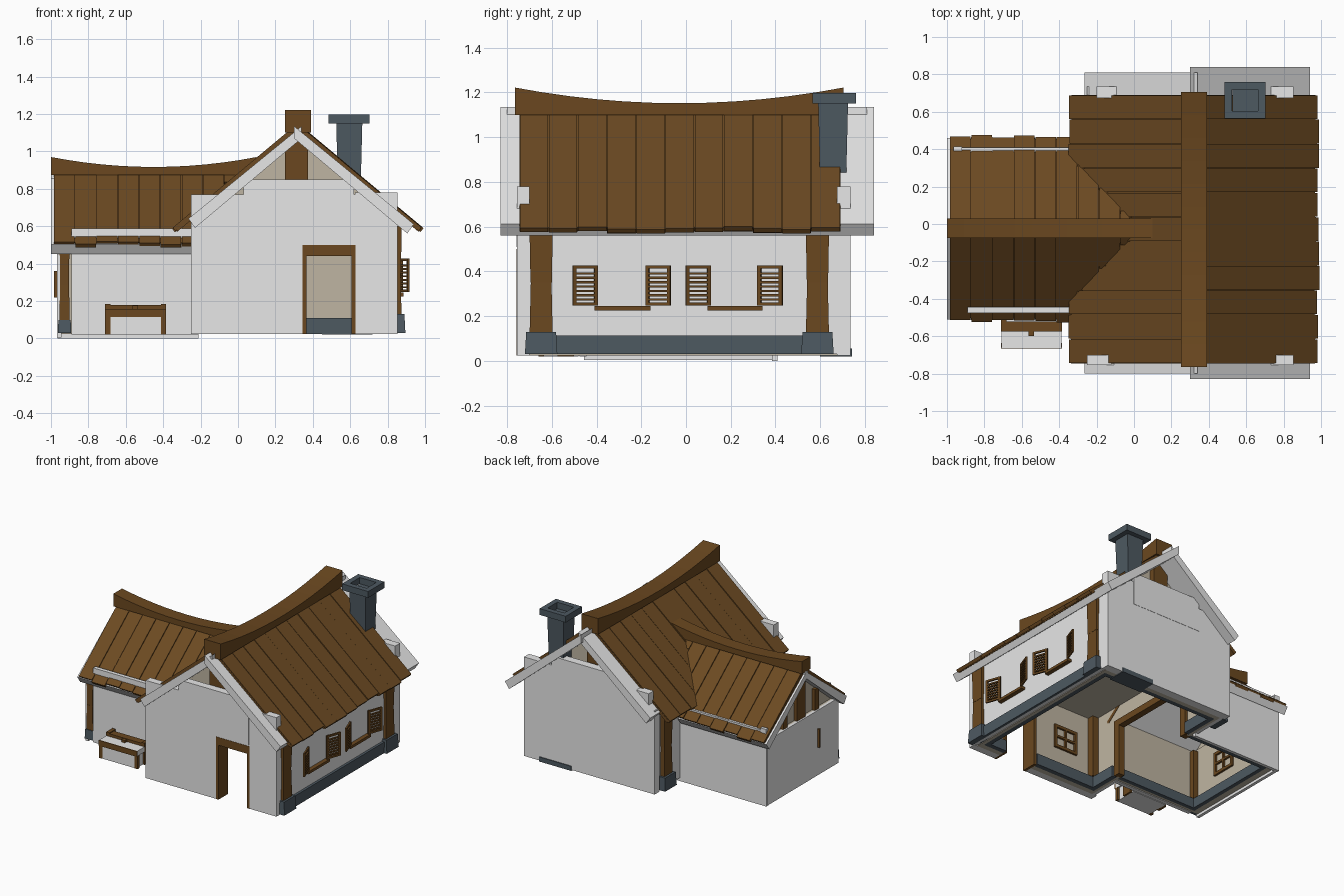
import bpy, bmesh, math, random

if "Cube" in bpy.data.objects:
    bpy.data.objects.remove(bpy.data.objects["Cube"])
random.seed(4)

def mat(name, r, g, b):
    m = bpy.data.materials.new(name)
    m.diffuse_color = (r, g, b, 1)
    m.use_nodes = True
    m.node_tree.nodes["Principled BSDF"].inputs["Base Color"].default_value = m.diffuse_color
    return m

WHITE = mat("white plaster", .8, .8, .8)
BEIGE = mat("beige plaster", .52, .46, .36)
ROOF = mat("roof brown", .15, .068, .016)
WOOD = mat("timber brown", .145, .064, .014)
STONE = mat("slate stone", .075, .1, .12)

def finish(name, bm, m):
    bmesh.ops.recalc_face_normals(bm, faces=bm.faces)
    me = bpy.data.meshes.new(name)
    bm.to_mesh(me)
    bm.free()
    me.materials.append(m)
    ob = bpy.data.objects.new(name, me)
    bpy.context.collection.objects.link(ob)
    return ob

def add_prism(bm, pts, axis, a, b):
    """Extrude a (u, z) outline along x or y from a to b."""
    place = (lambda u, v, t: (t, u, v)) if axis == 'x' else (lambda u, v, t: (u, t, v))
    A = [bm.verts.new(place(u, v, a)) for u, v in pts]
    B = [bm.verts.new(place(u, v, b)) for u, v in pts]
    n = len(pts)
    bm.faces.new(A)
    bm.faces.new(B[::-1])
    for i in range(n):
        bm.faces.new((A[i], B[i], B[(i + 1) % n], A[(i + 1) % n]))

def prism(name, m, pts, axis, a, b):
    bm = bmesh.new()
    add_prism(bm, pts, axis, a, b)
    return finish(name, bm, m)

def boxes(name, m, *list_, top=1.0):
    """Boxes given as x0,x1,y0,y1,z0,z1; top scales the upper face."""
    bm = bmesh.new()
    for x0, x1, y0, y1, z0, z1 in list_:
        cx, cy = (x0 + x1) / 2, (y0 + y1) / 2
        vs = bmesh.ops.create_cube(bm, size=1)['verts']
        for v in vs:
            s = top if v.co.z > 0 else 1
            v.co = (cx + v.co.x * (x1 - x0) * s, cy + v.co.y * (y1 - y0) * s,
                    z1 if v.co.z > 0 else z0)
    return finish(name, bm, m)

def planks(name, axis, centre, sign, apex, slope, start, end, count, reach):
    """One roof side of separate boards with uneven ends, over a brown backing."""
    bm = bmesh.new()
    w = (end - start) / count
    for i in range(count):
        a = start + i * w
        far = reach(a + w / 2) + random.uniform(-.008, .008)
        lift = random.uniform(-.003, .004)
        for drop, gap, f in ((lift, .002, far), (-.009, 0, far - .012)):
            z0, z1 = apex + drop, apex + drop - slope * f
            pts = [(centre, z0), (centre + sign * f, z1),
                   (centre + sign * (f - .014), z1 - .018), (centre, z0 - .03)]
            add_prism(bm, pts, axis, a + gap, a + w - gap)
    finish(name, bm, ROOF)

def slab(name, axis, centre, sign, apex, slope, far, a, b, t=.065):
    pts = [(centre - sign * .02, apex), (centre + sign * far, apex - slope * far),
           (centre + sign * (far - .035), apex - slope * far - .05),
           (centre - sign * .02, apex - t)]
    prism(name, WHITE, pts, axis, a, b)

def beam(name, axis, a, b, low, mid, high, s0, s1):
    """Ridge beam with a sagging top."""
    c, h = (a + b) / 2, (b - a) / 2
    top = [(c + h * k / 6, mid + (high - mid) * (k / 6) ** 2) for k in range(-6, 7)]
    prism(name, WOOD, [(a, low)] + top + [(b, low)], axis, s0, s1)

# Main roof: underlay slabs, boards, ridge
RX, WY = .32, -.025
slab("main_underlay_right", 'y', RX, 1, 1.135, .845, .62, -.83, .84)
slab("main_underlay_left", 'y', RX, -1, 1.135, .845, .585, -.80, .81)
planks("main_roof_right", 'y', RX, 1, 1.148, .835, -.745, .69, 11, lambda y: .665)
planks("main_roof_left", 'y', RX, -1, 1.148, .835, -.745, .69, 11, lambda y: .665)
beam("main_ridge", 'x', -.765, .705, 1.10, 1.152, 1.222, .25, .39)

# Wing roof
def wing_reach(x):
    if x < -.22:
        return .495
    return max(.08, min(.495, (.89 - (1.148 - .835 * (RX - x))) / .78 + .06))
for s, n in ((-1, "front"), (1, "back")):
    planks("wing_roof_" + n, 'x', WY, s, .905, .795, -.985, .04, 9, wing_reach)
    slab("wing_underlay_" + n, 'x', WY, s, .885, .79, .485, -1.0, -.25, .05)
beam("wing_ridge", 'y', -1.0, .1, .875, .917, .97, -.075, .03)

# Main outer white walls; tops of the end walls poke through the roof
boxes("main_front_wall", WHITE, (-.25, .345, -.755, -.70, .025, .77),
      (.625, .853, -.755, -.70, .025, .78), (.345, .625, -.755, -.70, .5, .77))
boxes("front_upper_panel", WHITE, (.03, .62, -.757, -.70, .51, .85))
boxes("main_back_wall", WHITE, (-.20, .853, .675, .735, .025, .78),
      (-.25, -.20, .675, .735, .025, .66), (.03, .62, .675, .737, .6, .85))
boxes("main_right_wall", WHITE, (.825, .853, -.70, .675, .03, .62))
boxes("main_left_wall", WHITE, (-.235, -.21, -.70, -.42, .025, .62),
      (-.235, -.21, .36, .675, .025, .62))

# Beige inner shell with gables behind the end walls
gable = [(-.2, .6), (-.2, .64), (RX, 1.08), (.82, .64), (.82, .6)]
prism("front_gable", BEIGE, gable, 'y', -.66, -.64)
prism("back_gable", BEIGE, gable, 'y', .60, .62)
boxes("inner_walls", BEIGE, (-.21, .345, -.70, -.66, .025, .6), (.625, .825, -.70, -.66, .025, .6),
      (.345, .625, -.70, -.66, .5, .6), (-.21, .825, .64, .675, .025, .6),
      (.80, .825, -.66, .64, .025, .6), (-.21, -.19, -.66, -.40, .025, .6),
      (-.21, -.19, .34, .64, .025, .6), (-.21, -.19, -.40, .34, .45, .6))
boxes("ceiling", BEIGE, (-.2, .82, -.67, .65, .585, .6))
for y0, y1, n in ((-.70, -.66, "front"), (.62, .66, "back")):
    boxes(n + "_king_post", WOOD, (.25, .375, y0, y1, .7, 1.06))

# Doorway frame and the framed opening into the wing
boxes("door_frame", WOOD, (.345, .365, -.757, -.64, .025, .5),
      (.607, .627, -.757, -.64, .025, .5), (.345, .627, -.757, -.64, .44, .5))
boxes("wing_opening_frame", WOOD, (-.215, -.165, -.41, -.36, .025, .46),
      (-.215, -.165, .30, .35, .025, .46), (-.215, -.165, -.41, .35, .41, .46))
boxes("inner_corner_posts", WOOD, (-.19, -.14, -.66, -.61, .11, .585), (-.19, -.14, .59, .64, .11, .585),
      (.75, .80, -.66, -.61, .11, .585), (-.90, -.86, -.425, -.385, .1, .48))

# Stone base, outside and inside
boxes("stone_base", STONE, (.84, .872, -.70, .64, .03, .113),
      (.765, .80, -.66, .64, .025, .11), (-.19, .80, .605, .64, .025, .11),
      (-.19, .345, -.66, -.625, .025, .11), (.625, .80, -.66, -.625, .025, .11),
      (-.19, -.155, -.66, -.42, .025, .11), (-.19, -.155, .36, .64, .025, .11),
      (-.90, -.21, -.425, -.395, .025, .10), (-.90, -.21, .325, .355, .025, .10),
      (-.90, -.87, -.42, .35, .025, .10))
boxes("chimney_foot", STONE, (.45, .72, .60, .741, .02, .055))

# Corner posts with stone feet
posts = {"right_front": (.785, .875, -.70, -.595), "right_back": (.785, .875, .535, .64),
         "left_back": (-.27, -.18, .545, .645), "wing_front": (-.955, -.90, -.465, -.40)}
for n, (x0, x1, y0, y1) in posts.items():
    wing = n.startswith("wing")
    h, z = (.47, .10) if wing else (.60, .13)
    boxes(n + "_post", WOOD, (x0, x1, y0, y1, .08, h / 2 + .05), top=.88)
    boxes(n + "_post_top", WOOD, (x0 + .004, x1 - .004, y0 + .005, y1 - .005, h / 2 + .05, h), top=1.1)
    e = .008 if wing else .02
    boxes(n + "_foot", STONE, (x0 - e, x1 + e, y0 - e, y1 + e, .03, z), top=.92)

# Wing walls
boxes("wing_front_wall", WHITE, (-.89, -.21, -.475, -.445, .02, .587))
boxes("wing_back_wall", WHITE, (-.965, -.21, .385, .41, 0, .572), (-.965, -.92, .39, .415, .5, .59))
boxes("wing_left_wall", WHITE, (-.968, -.945, -.455, .40, .005, .5))
boxes("wing_inner_walls", BEIGE, (-.90, -.21, -.445, -.425, .025, .5),
      (-.90, -.21, .355, .385, .025, .5), (-.945, -.90, -.445, .385, .025, .5))
prism("wing_gable", BEIGE, [(-.42, .48), (-.42, .52), (WY, .83), (.37, .52), (.37, .48)], 'x', -.93, -.91)
boxes("wing_gable_timbers", WOOD, (-.955, -.92, -.075, .025, .5, .86),
      (-.955, -.92, -.24, -.19, .5, .66), (-.955, -.92, .14, .19, .5, .66))

# Windows: frames on the inner faces, given by centre
def window(name, axis, c, z, depth0, depth1, w=.1, h=.09):
    bars = [(c - w, c + w, z - h, z - h + .022), (c - w, c + w, z + h - .022, z + h),
            (c - w, c - w + .022, z - h, z + h), (c + w - .022, c + w, z - h, z + h),
            (c - .008, c + .008, z - h, z + h), (c - w, c + w, z - .008, z + .008)]
    if axis == 'x':
        boxes(name, WOOD, *[(depth0, depth1, a, b, p, q) for a, b, p, q in bars])
    else:
        boxes(name, WOOD, *[(a, b, depth0, depth1, p, q) for a, b, p, q in bars])
window("main_front_window", 'y', .07, .335, -.66, -.645)
window("wing_left_window", 'x', -.1, .29, -.90, -.885)
boxes("wing_shutter_edge", WOOD, (-.985, -.94, -.215, -.2, .22, .36))

# Louvred shutters and sills on the right wall
def shutter(name, hinge, s):
    W, z0, z1 = .118, .248, .427
    bars = [(0, .016, z0, z1), (W - .016, W, z0, z1), (0, W, z0, z0 + .014), (0, W, z1 - .014, z1)]
    bars += [(.01, W - .01, z0 + .021 + k * .0195, z0 + .031 + k * .0195) for k in range(7)]
    ob = boxes(name, WOOD, *[(-.006, .006, min(s * a, s * b), max(s * a, s * b), p, q)
                             for a, b, p, q in bars])
    ob.location = (.872, hinge, 0)
    ob.rotation_euler.z = -s * .34
for n, y0, y1 in (("front", -.395, -.18), ("back", .11, .32)):
    shutter(n + "_window_shutter_a", y0, -1)
    shutter(n + "_window_shutter_b", y1, 1)
    boxes(n + "_window_sill", WOOD, (.85, .885, y0 - .015, y1 + .022, .225, .245))

# Chimney with a hollow cap
boxes("chimney_shaft", STONE, (.535, .655, .60, .715, .78, 1.15), top=1.16)
X0, X1, Y0, Y1 = .483, .703, .565, .76
boxes("chimney_cap", STONE, (X0, X1, Y0, Y0 + .04, 1.15, 1.198), (X0, X1, Y1 - .04, Y1, 1.15, 1.198),
      (X0, X0 + .04, Y0 + .04, Y1 - .04, 1.15, 1.198), (X1 - .04, X1, Y0 + .04, Y1 - .04, 1.15, 1.198))

# Bench in front of the wing
boxes("bench_box", WHITE, (-.69, -.40, -.658, -.48, .02, .118), (-.708, -.387, -.662, -.575, .118, .157))
boxes("bench_frame", WOOD, (-.71, -.682, -.66, -.635, .02, .118), (-.413, -.385, -.66, -.635, .02, .118),
      (-.71, -.682, -.575, -.50, .02, .185), (-.413, -.385, -.575, -.50, .02, .185),
      (-.71, -.385, -.666, -.66, .115, .157), (-.71, -.385, -.575, -.52, .15, .178),
      (-.565, -.535, -.60, -.52, .15, .175))
